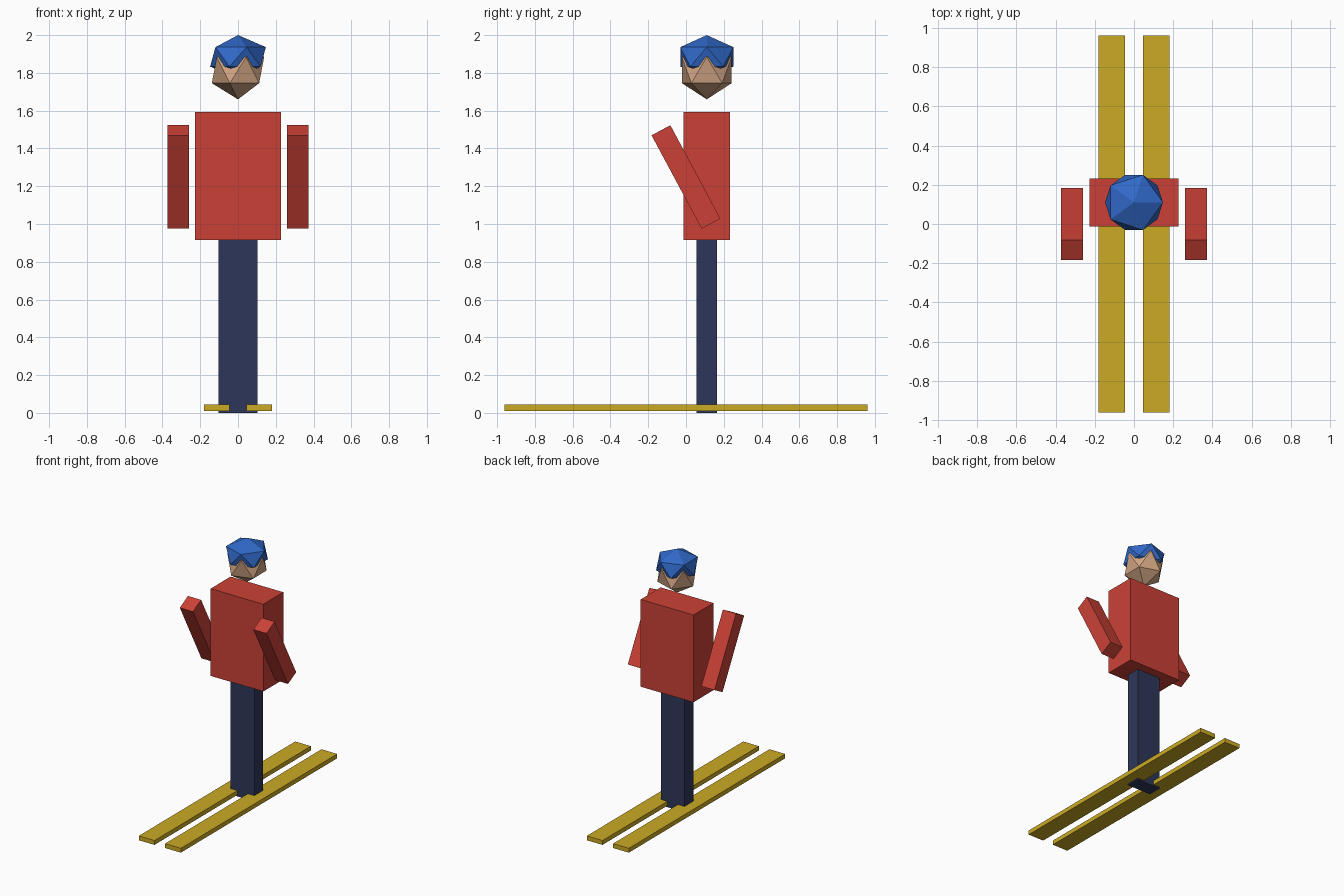
import bpy
import math

cube = bpy.data.objects.get("Cube")
if cube:
    bpy.data.objects.remove(cube, do_unlink=True)


def material(name, rgb):
    mat = bpy.data.materials.new(name)
    mat.use_nodes = True
    color = (*rgb, 1)
    mat.diffuse_color = color
    bsdf = next(n for n in mat.node_tree.nodes if n.type == "BSDF_PRINCIPLED")
    bsdf.inputs["Base Color"].default_value = color
    return mat


def finish(name, size, mat, tilt=0):
    obj = bpy.context.object
    obj.name = obj.data.name = name
    obj.scale = size
    obj.rotation_euler.x = math.radians(tilt)
    obj.data.materials.append(mat)
    return obj


def box(name, center, size, mat, tilt=0):
    bpy.ops.mesh.primitive_cube_add(size=1, location=center)
    return finish(name, size, mat, tilt)


def faceted_ball(name, center, radii, mat):
    bpy.ops.mesh.primitive_ico_sphere_add(subdivisions=1, radius=1, location=center)
    return finish(name, radii, mat)


red = material("jacket red", (0.6, 0.053, 0.037))
navy = material("trouser navy", (0.027, 0.037, 0.1))
yellow = material("ski yellow", (0.6, 0.4, 0.018))
blue = material("hat blue", (0.03, 0.14, 0.58))
skin = material("skin tan", (0.65, 0.38, 0.23))

BODY_Y = 0.11

# Body
box("legs", (0, BODY_Y, 0.46), (0.204, 0.108, 0.92), navy)
box("torso", (0, BODY_Y, 1.253), (0.453, 0.245, 0.678), red)

# Head and flattened hat
faceted_ball("head", (0, BODY_Y, 1.815), (0.155, 0.155, 0.155), skin)
faceted_ball("hat", (0, BODY_Y, 1.885), (0.165, 0.165, 0.115), blue)

# Arms raised forward, and skis
for side, x in (("left", 1), ("right", -1)):
    box(side + "_arm", (x * 0.316, 0, 1.249), (0.113, 0.113, 0.561), red, 28.2)
    box(side + "_ski", (x * 0.113, 0, 0.028), (0.135, 1.92, 0.034), yellow)
